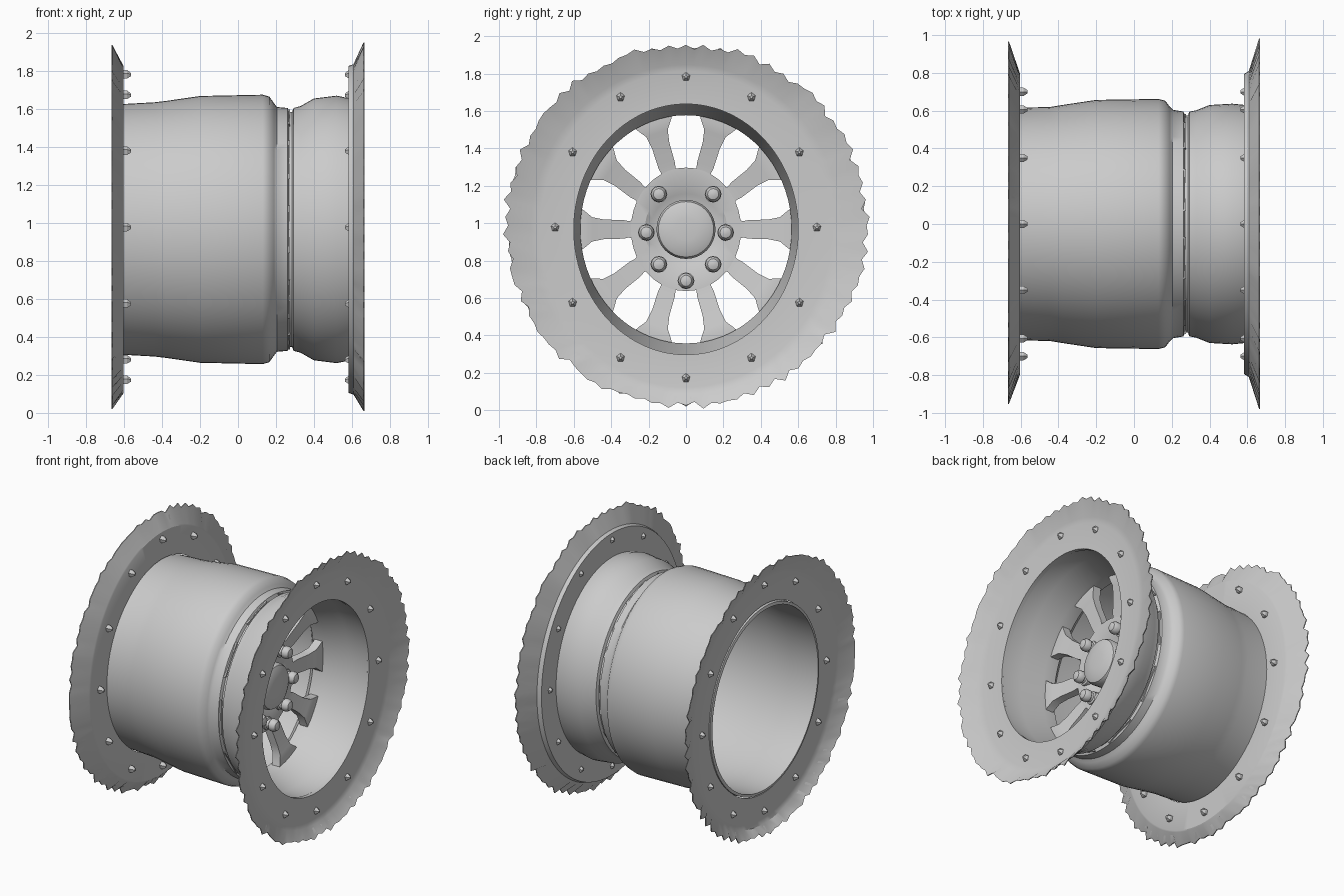
import bpy, bmesh, math, random
from mathutils import Vector

if "Cube" in bpy.data.objects:
    bpy.data.objects.remove(bpy.data.objects["Cube"])

random.seed(4)
CZ = 0.967  # wheel axis height


def finish(bm, name, angle=35):
    bmesh.ops.recalc_face_normals(bm, faces=bm.faces)
    me = bpy.data.meshes.new(name)
    bm.to_mesh(me)
    bm.free()
    ob = bpy.data.objects.new(name, me)
    bpy.context.collection.objects.link(ob)
    bpy.ops.object.select_all(action='DESELECT')
    ob.select_set(True)
    bpy.context.view_layer.objects.active = ob
    bpy.ops.object.shade_smooth_by_angle(angle=math.radians(angle))
    return ob


def lathe(bm, prof, seg, cy=0.0, cz=CZ, closed=True, jag=None):
    """Turn points (x, radius in y, radius in z) around the x axis.
    Points with a 4th value are edge points: ragged radius, shifted in z."""
    rings = []
    for i in range(seg):
        a = 2 * math.pi * i / seg
        ring = []
        for p in prof:
            k, dz = (jag[i], p[3]) if len(p) > 3 else (1, 0)
            ring.append(bm.verts.new((p[0], cy + p[1] * k * math.sin(a),
                                      cz + dz + p[2] * k * math.cos(a))))
        rings.append(ring)
    n = len(prof)
    for i in range(seg):
        r, s = rings[i], rings[(i + 1) % seg]
        for j in range(n if closed else n - 1):
            k = (j + 1) % n
            bm.faces.new((r[j], r[k], s[k], s[j]))
    if not closed:
        bm.faces.new([r[0] for r in rings])
        bm.faces.new([r[-1] for r in rings])


# Barrel: outer wall, then inner wall back again
outer = [(-0.62, .615, .66), (-0.44, .62, .67), (-0.38, .63, .677), (-0.2, .657, .703),
         (0.13, .662, .71), (0.165, .653, .70), (0.19, .62, .665), (0.205, .605, .645),
         (0.262, .595, .64), (0.27, .575, .62), (0.285, .575, .62), (0.293, .595, .64),
         (0.33, .602, .65), (0.40, .63, .69), (0.52, .637, .705), (0.59, .63, .69)]
inner = [(0.60, .60, .675), (0.45, .60, .67), (0.30, .565, .61), (0.20, .565, .61),
         (0.14, .635, .68), (-0.2, .635, .68), (-0.4, .60, .65), (-0.625, .595, .64)]
bm = bmesh.new()
lathe(bm, outer + inner, 72)
finish(bm, "barrel", 40)

# Ragged end flanges with flared edges
for name, s, edge, step in (("outer_flange", 1, .985, .02), ("inner_flange", -1, .97, 0)):
    seg = 132
    jag = [random.uniform(.955, .985) if i % 2 else random.uniform(.975, 1.0) for i in range(seg)]
    prof = [(s * .612, .60, .67), (s * .614, .78, .845), (s * .622, .83, .88),
            (s * .668, edge, edge, .02), (s * .662, edge, edge, .02),
            (s * .608, .81, .87), (s * (.603 - step), .795, .862),
            (s * (.603 - step), .60, .67)]
    bm = bmesh.new()
    lathe(bm, prof, seg, jag=jag)
    finish(bm, name, 30)

    # Faceted flange bolts showing on both faces
    bm = bmesh.new()
    for i in range(12):
        a = i * math.pi / 6
        lathe(bm, [(s * .565, .01, .01), (s * .585, .023, .025), (s * .62, .023, .025),
                   (s * .642, .008, .008)], 5, .70 * math.sin(a),
              CZ + .01 + .805 * math.cos(a), closed=False)
    finish(bm, name + "_bolts", 20)

# Spokes: ten flared bars between hub plate and barrel
half = [(.24, .06, .215), (.33, .044, .225), (.36, .05, .23), (.47, .052, .25),
        (.54, .065, .265), (.585, .10, .275), (.625, .125, .275)]
bm = bmesh.new()
for i in range(10):
    a = math.radians(18 + 36 * i)
    rad, tan = Vector((0, math.sin(a), math.cos(a))), Vector((0, math.cos(a), -math.sin(a)))
    rows = []
    for r, w, x in half:
        row = []
        for sx, sw in ((0, -1), (0, 1), (-.06, 1), (-.06, -1)):
            p = rad * r + tan * (w * sw)
            row.append(bm.verts.new((x + sx, p.y * .93, CZ + p.z)))
        rows.append(row)
    for r, q in zip(rows, rows[1:]):
        for j in range(4):
            bm.faces.new((r[j], r[(j + 1) % 4], q[(j + 1) % 4], q[j]))
    bm.faces.new(rows[0])
    bm.faces.new(rows[-1])
finish(bm, "spokes", 30)

# Hub plate with a centre bore
bm = bmesh.new()
lathe(bm, [(.165, .14, .14), (.195, .14, .14), (.205, .19, .19), (.225, .22, .23),
           (.228, .295, .33), (.165, .295, .33)], 40)
finish(bm, "hub_plate", 30)

# Domed centre cap
bm = bmesh.new()
lathe(bm, [(.15, .15, .15), (.275, .158, .158), (.298, .148, .148), (.31, .12, .12),
           (.318, .06, .06)], 32, closed=False)
finish(bm, "centre_cap", 35)

# Lug nuts: washer, neck and rounded head
bm = bmesh.new()
for y, z in ((.145, 1.155), (-.145, 1.155), (.212, .95), (-.212, .95),
             (.145, .78), (-.145, .78), (0, .692)):
    pts = [(.20, .045), (.24, .045), (.245, .034), (.26, .032), (.268, .042),
           (.295, .042), (.312, .03), (.318, .012)]
    lathe(bm, [(x, r, r) for x, r in pts], 12, y, z, closed=False)
finish(bm, "lug_nuts", 35)
